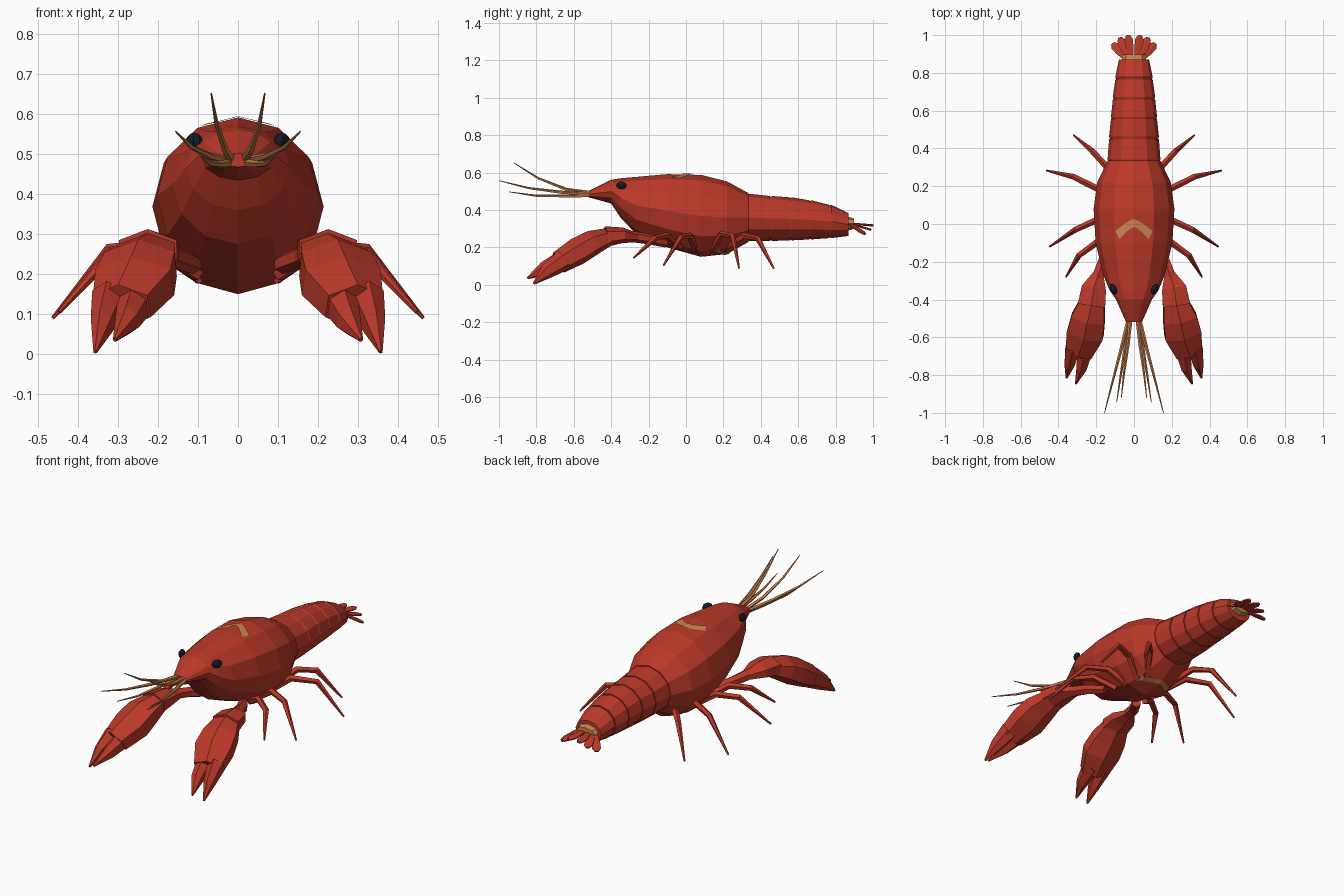
import bpy, math
from mathutils import Vector
from mathutils.bvhtree import BVHTree
import bmesh


def material(name, rgb):
    m = bpy.data.materials.new(name)
    m.diffuse_color = (*rgb, 1)
    return m


RED = material("shell red", (0.50, 0.041, 0.022))
TAN = material("feeler tan", (0.60, 0.23, 0.075))
DARK = material("eye black", (0.008, 0.012, 0.02))


def build(name, verts, faces, mat):
    bm = bmesh.new()
    vs = [bm.verts.new(v) for v in verts]
    for f in faces:
        bm.faces.new([vs[i] for i in f])
    bmesh.ops.recalc_face_normals(bm, faces=bm.faces)
    me = bpy.data.meshes.new(name)
    bm.to_mesh(me)
    bm.free()
    me.materials.append(mat)
    ob = bpy.data.objects.new(name, me)
    bpy.context.collection.objects.link(ob)
    return ob


def loft(name, rings, mat):
    """Skin a list of rings and cap both ends."""
    n = len(rings[0])
    verts = [p for r in rings for p in r]
    faces = [(k * n + i, k * n + (i + 1) % n, (k + 1) * n + (i + 1) % n, (k + 1) * n + i)
             for k in range(len(rings) - 1) for i in range(n)]
    faces += [tuple(range(n)), tuple(range((len(rings) - 1) * n, len(rings) * n))]
    build(name, verts, faces, mat)
    return verts, faces


def ring(c, side, up, hw, hh, n):
    return [Vector(c) + side * (hw * math.sin(2 * math.pi * i / n))
            + up * (hh * math.cos(2 * math.pi * i / n)) for i in range(n)]


def body_ring(y, hw, top, bot, n=12):
    return ring((0, y, (top + bot) / 2), Vector((1, 0, 0)), Vector((0, 0, 1)),
                hw, (top - bot) / 2, n)


def limb(name, stations, mat, n=6, sx=1):
    """Tube through (x, y, z, half width, half height), mirrored by sx."""
    pts = [Vector((s[0] * sx, s[1], s[2])) for s in stations]
    rings = []
    for k, s in enumerate(stations):
        t = (pts[min(k + 1, len(pts) - 1)] - pts[max(k - 1, 0)]).normalized()
        side = t.cross(Vector((0, 0, 1))).normalized()
        rings.append(ring(pts[k], side, side.cross(t), s[3], s[4], n))
    return loft(name, rings, mat)


# carapace with pointed snout
shell = loft("carapace", [body_ring(*s) for s in [
    (-0.52, 0.042, 0.502, 0.468), (-0.40, 0.095, 0.562, 0.435),
    (-0.35, 0.130, 0.570, 0.360), (-0.27, 0.163, 0.577, 0.275),
    (-0.10, 0.203, 0.592, 0.200), (0.08, 0.214, 0.588, 0.150),
    (0.22, 0.195, 0.553, 0.165), (0.335, 0.140, 0.490, 0.230)]], RED)

# painted chevrons on back and belly, laid on the shell
tree = BVHTree.FromPolygons(*shell)


def chevron(name, apex, drop, reach, width, down):
    verts, n = [], 8
    for i in range(n + 1):
        u = i / n * 2 - 1
        for s in (-1, 1):
            x = reach * u * (1 + 0.12 * s)
            y = apex - drop * abs(u) ** 1.4 + s * width / 2
            hit = tree.ray_cast(Vector((x, y, 0.37)), Vector((0, 0, down)))[0]
            verts.append(hit + Vector((0, 0, 0.005 * down)))
    build(name, verts, [(2 * i, 2 * i + 1, 2 * i + 3, 2 * i + 2) for i in range(n)], TAN)


chevron("back_mark", 0.005, 0.065, 0.088, 0.042, 1)
chevron("belly_mark", 0.22, 0.07, 0.11, 0.03, -1)

# abdomen segments, each tucked under the one before
edges = [(0.33, 0.140, 0.487, 0.234), (0.45, 0.132, 0.475, 0.235),
         (0.555, 0.122, 0.468, 0.238), (0.66, 0.112, 0.452, 0.243),
         (0.765, 0.099, 0.428, 0.250), (0.87, 0.080, 0.383, 0.262)]
for k in range(5):
    a, b = edges[k], edges[k + 1]
    tuck = (a[0] - 0.01, a[1] - 0.008, a[2] - 0.008, a[3] + 0.008)
    lip = (a[0] + 0.012, *a[1:])
    loft(f"abdomen_segment_{k + 1}", [body_ring(*tuck), body_ring(*lip), body_ring(*b)], RED)

# tail joint
loft("tail_joint", [body_ring(0.85, 0.068, 0.37, 0.285, 8),
                    body_ring(0.898, 0.058, 0.355, 0.30, 8)], TAN)

for sx, tag in ((1, "right"), (-1, "left")):
    # tail fan blades
    for k, (x0, x1, y1, z1) in enumerate([(0.015, 0.032, 1.0, 0.318),
                                          (0.032, 0.075, 0.987, 0.295),
                                          (0.045, 0.112, 0.955, 0.272)]):
        a, b = Vector((x0, 0.875, 0.328)), Vector((x1, y1, z1))
        st = [(*a.lerp(b, t), w, 0.006) for t, w in
              ((0, 0.012), (0.5, 0.024), (0.82, 0.026), (1, 0.012))]
        limb(f"tail_blade_{tag}_{k + 1}", st, RED, 6, sx)

    # feelers
    for k, path in enumerate([
            [(0.018, -0.50, 0.49), (0.032, -0.64, 0.51), (0.053, -0.79, 0.57), (0.067, -0.92, 0.652)],
            [(0.028, -0.50, 0.485), (0.07, -0.67, 0.495), (0.115, -0.84, 0.517), (0.156, -1.0, 0.557)],
            [(0.022, -0.50, 0.478), (0.045, -0.64, 0.475), (0.07, -0.80, 0.476), (0.092, -0.945, 0.497)]]):
        st = [(*p, r, r) for p, r in zip(path, (0.011, 0.009, 0.006, 0.002))]
        limb(f"feeler_{tag}_{k + 1}", st, TAN, 5, sx)

    # eye
    bpy.ops.mesh.primitive_uv_sphere_add(segments=8, ring_count=6, radius=1,
                                         location=(0.109 * sx, -0.345, 0.532))
    eye = bpy.context.object
    eye.name = f"eye_{tag}"
    eye.scale = (0.018, 0.03, 0.022)
    eye.rotation_euler = (0, 0, 0.45 * -sx)
    eye.data.materials.append(DARK)

    # walking legs
    for k, path in enumerate([
            [(0.07, 0.19, 0.19), (0.15, 0.31, 0.262), (0.22, 0.385, 0.248), (0.32, 0.47, 0.087)],
            [(0.09, 0.14, 0.19), (0.20, 0.19, 0.272), (0.32, 0.25, 0.262), (0.463, 0.283, 0.09)],
            [(0.09, 0.05, 0.19), (0.20, 0.02, 0.262), (0.31, -0.03, 0.255), (0.447, -0.12, 0.105)],
            [(0.10, -0.03, 0.20), (0.20, -0.10, 0.265), (0.29, -0.165, 0.25), (0.36, -0.28, 0.145)]]):
        st = [(*p, r, r) for p, r in zip(path, (0.020, 0.018, 0.016, 0.005))]
        limb(f"leg_{tag}_{k + 1}", st, RED, 5, sx)

    # claw arm: upper arm and wrist
    limb(f"claw_arm_{tag}", [(0.11, -0.11, 0.225, 0.025, 0.025),
                             (0.165, -0.20, 0.245, 0.03, 0.028),
                             (0.20, -0.30, 0.26, 0.035, 0.03)], RED, 6, sx)
    limb(f"claw_wrist_{tag}", [(0.185, -0.25, 0.252, 0.025, 0.022),
                               (0.212, -0.34, 0.265, 0.075, 0.042),
                               (0.225, -0.43, 0.258, 0.084, 0.055)], RED, 6, sx)
    # claw palm
    limb(f"claw_palm_{tag}", [(0.220, -0.41, 0.258, 0.075, 0.048),
                              (0.243, -0.50, 0.225, 0.103, 0.068),
                              (0.258, -0.58, 0.180, 0.112, 0.074),
                              (0.290, -0.68, 0.120, 0.082, 0.062)], RED, 6, sx)
    # claw fingers
    limb(f"claw_outer_finger_{tag}", [(0.322, -0.65, 0.135, 0.046, 0.058),
                                      (0.340, -0.74, 0.075, 0.030, 0.042),
                                      (0.357, -0.815, 0.006, 0.005, 0.006)], RED, 6, sx)
    limb(f"claw_inner_finger_{tag}", [(0.255, -0.65, 0.135, 0.048, 0.056),
                                      (0.276, -0.76, 0.085, 0.032, 0.038),
                                      (0.308, -0.847, 0.036, 0.005, 0.006)], RED, 6, sx)
